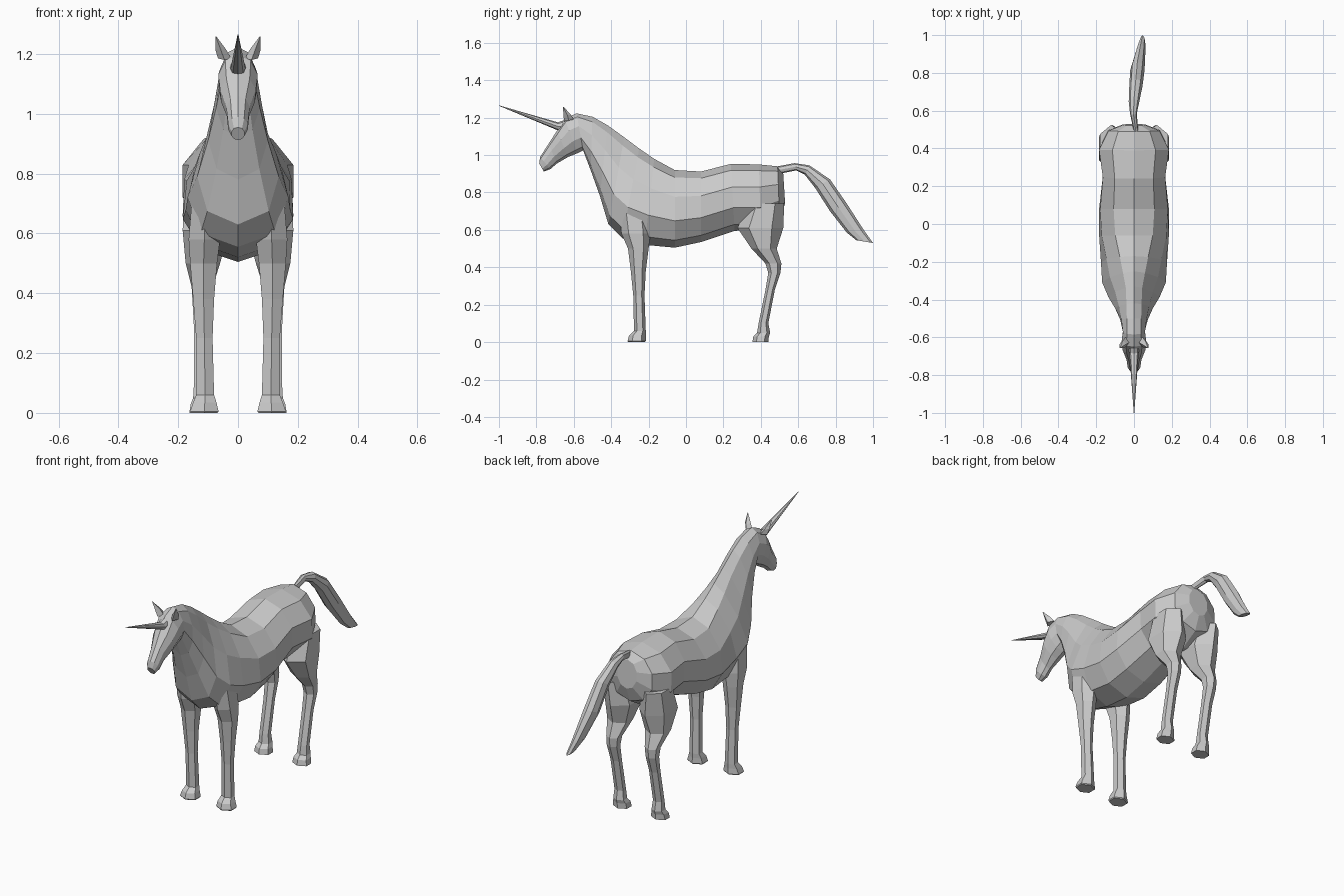
import bpy, bmesh
from math import sin, cos, pi


def loft(name, rows, sides, mirror=False):
    """Skin a tube through rings. Row: first edge (y, z), opposite edge (y, z),
    half width, narrowing toward the first edge, centre x."""
    bm = bmesh.new()
    peak = max(sin(2 * pi * i / sides) for i in range(sides))
    rings = []
    for ya, za, yb, zb, w, k, x in rows:
        ring = []
        for i in range(sides):
            a = 2 * pi * i / sides
            t = (1 - cos(a)) / 2
            ring.append(bm.verts.new((x + w * sin(a) / peak * (1 - k * cos(a)),
                                      ya + (yb - ya) * t, za + (zb - za) * t)))
        rings.append(ring)
    for r, s in zip(rings, rings[1:]):
        for i in range(sides):
            j = (i + 1) % sides
            bm.faces.new((r[i], r[j], s[j], s[i]))
    bm.faces.new(rings[0])
    bm.faces.new(rings[-1])
    bmesh.ops.recalc_face_normals(bm, faces=bm.faces)
    mesh = bpy.data.meshes.new(name)
    bm.to_mesh(mesh)
    bm.free()
    obj = bpy.data.objects.new(name, mesh)
    bpy.context.collection.objects.link(obj)
    if mirror:
        obj.modifiers.new("mirror", 'MIRROR')
    return obj


def leg(name, levels):
    """Pair of legs from levels: z, front y, back y, inner x, outer x."""
    loft(name, [(f, z, b, z, (o - i) / 2, 0, (o + i) / 2)
                for z, f, b, i, o in levels], 6, True)


# Torso, neck and head in one skin, rump to muzzle
loft("body_neck_and_head", [r + (0,) for r in [
    (.52, .90, .53, .74, .06, .0),
    (.49, .94, .50, .66, .135, .0),
    (.39, .95, .40, .60, .185, .0),
    (.24, .953, .26, .595, .165, .0),
    (.08, .912, .08, .535, .182, .05),
    (-.06, .92, -.06, .505, .178, .12),
    (-.17, .98, -.22, .52, .16, .3),
    (-.25, 1.035, -.34, .555, .148, .45),
    (-.33, 1.095, -.415, .63, .118, .5),
    (-.42, 1.16, -.46, .78, .09, .35),
    (-.50, 1.205, -.51, .92, .07, .15),
    (-.585, 1.223, -.55, 1.025, .058, .0),
    (-.65, 1.195, -.58, 1.01, .064, -.1),
    (-.69, 1.13, -.63, .99, .058, -.1),
    (-.735, 1.06, -.69, .955, .038, -.1),
    (-.78, .99, -.725, .925, .033, .0),
    (-.785, .955, -.76, .912, .022, .0),
]], 10)

# Legs with hooves
leg("front_legs", [
    (.70, -.36, -.20, .07, .155),
    (.58, -.345, -.19, .06, .165),
    (.50, -.31, -.20, .07, .16),
    (.38, -.295, -.215, .08, .15),
    (.25, -.282, -.222, .085, .14),
    (.06, -.278, -.215, .08, .14),
    (.035, -.305, -.215, .072, .15),
    (.005, -.312, -.215, .065, .16),
    (.0, -.308, -.22, .068, .157)])
leg("hind_legs", [
    (.74, .33, .525, .06, .18),
    (.61, .275, .52, .03, .185),
    (.50, .35, .485, .06, .175),
    (.42, .425, .51, .085, .155),
    (.37, .44, .505, .09, .152),
    (.28, .425, .475, .093, .147),
    (.10, .388, .44, .093, .147),
    (.05, .38, .45, .088, .15),
    (.03, .36, .443, .08, .158),
    (.0, .355, .44, .075, .163)])

# Tail arching off the rump
loft("tail", [
    (.49, .94, .50, .90, .012, 0, .01),
    (.58, .957, .59, .918, .018, 0, -.003),
    (.66, .945, .635, .895, .028, 0, .0),
    (.77, .87, .69, .825, .035, 0, .01),
    (.86, .74, .77, .70, .038, 0, .018),
    (.95, .60, .86, .585, .025, 0, .035),
    (1.0, .53, .91, .545, .015, 0, .045)], 8)

# Horn and ears
loft("horn", [(-.66, 1.185, -.655, 1.125, .027, 0, 0),
              (-.685, 1.175, -.675, 1.128, .025, 0, 0),
              (-1.0, 1.266, -.999, 1.263, .0015, 0, 0)], 8)
loft("ears", [(-.652, 1.18, -.60, 1.19, .022, 0, .045),
              (-.655, 1.215, -.615, 1.215, .018, 0, .058),
              (-.658, 1.258, -.654, 1.258, .002, 0, .074)], 4, True)
